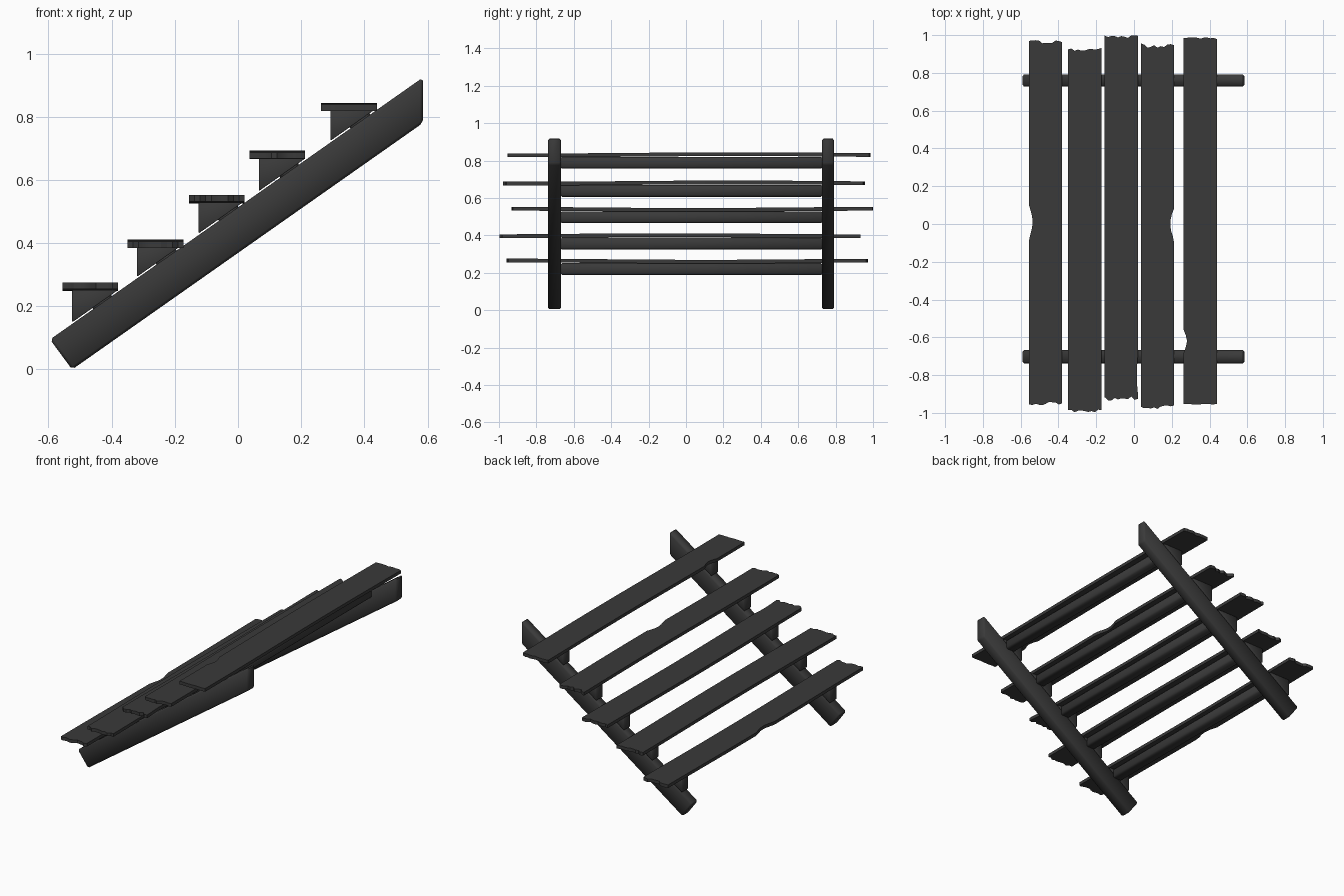
import bpy, bmesh, math, random
from mathutils import Vector

random.seed(4)
if "Cube" in bpy.data.objects:
    bpy.data.objects.remove(bpy.data.objects["Cube"])

wood = bpy.data.materials.new("charred_wood")
wood.use_nodes = True
wood.diffuse_color = (0.042, 0.042, 0.042, 1)
bsdf = wood.node_tree.nodes["Principled BSDF"]
bsdf.inputs["Base Color"].default_value = wood.diffuse_color
bsdf.inputs["Roughness"].default_value = 0.9


def finish(bm, name, angle):
    bmesh.ops.recalc_face_normals(bm, faces=bm.faces)
    mesh = bpy.data.meshes.new(name)
    bm.to_mesh(mesh)
    bm.free()
    mesh.materials.append(wood)
    obj = bpy.data.objects.new(name, mesh)
    bpy.context.collection.objects.link(obj)
    bpy.ops.object.select_all(action="DESELECT")
    obj.select_set(True)
    bpy.context.view_layer.objects.active = obj
    bpy.ops.object.shade_smooth_by_angle(angle=math.radians(angle))
    return obj


def prism(name, profile, y0, y1, bevel):
    """Extrude an x-z profile along y and soften its edges."""
    bm = bmesh.new()
    face = bm.faces.new([bm.verts.new((x, y0, z)) for x, z in profile])
    ext = bmesh.ops.extrude_face_region(bm, geom=[face])
    verts = [v for v in ext["geom"] if isinstance(v, bmesh.types.BMVert)]
    bmesh.ops.translate(bm, verts=verts, vec=Vector((0, y1 - y0, 0)))
    bmesh.ops.bevel(bm, geom=bm.edges[:], offset=bevel, segments=1, affect="EDGES")
    return finish(bm, name, 50)


def plank(name, x0, x1, y0, y1, top, ragged, notches):
    """A thin warped board with broken ends and chipped edges."""
    cols, rows, thick = 10, 64, 0.02
    ends = [[random.uniform(0, r) for _ in range(cols + 1)] for r in ragged]
    phase = random.uniform(0, 6)
    bm = bmesh.new()
    grid = []
    for j in range(rows + 1):
        row = []
        for i in range(cols + 1):
            u, v = i / cols, j / rows
            y = (y0 + ends[0][i]) * (1 - v) + (y1 - ends[1][i]) * v
            left, right = x0, x1
            for side, centre, half, depth in notches:
                cut = depth * max(0, 1 - ((y - centre) / half) ** 2)
                left += cut if side < 0 else 0
                right -= cut if side > 0 else 0
            z = top - 0.003 + 0.003 * math.sin(3 * y + phase)
            row.append(bm.verts.new((left + (right - left) * u, y, z)))
        grid.append(row)
    for a, b in zip(grid, grid[1:]):
        for i in range(cols):
            bm.faces.new((a[i], a[i + 1], b[i + 1], b[i]))
    ext = bmesh.ops.extrude_face_region(bm, geom=bm.faces[:])
    verts = [v for v in ext["geom"] if isinstance(v, bmesh.types.BMVert)]
    bmesh.ops.translate(bm, verts=verts, vec=Vector((0, 0, -thick)))
    return finish(bm, name, 30)


# Sloping side beams
beam_profile = [(-0.595, 0.095), (-0.525, 0), (0.585, 0.78), (0.585, 0.924)]
beams = {"right": (-0.738, -0.668), "left": (0.727, 0.792)}
# Names follow the stairs: front beam at -y, back beam at +y
beams = {"front": beams["right"], "back": beams["left"]}
for side, (y0, y1) in beams.items():
    prism(side + "_beam", beam_profile, y0, y1, 0.009)


def slope_z(x):
    return 0.1 + 0.703 * (x + 0.595)


# Treads: x range, y range, top height, end roughness, chipped edges
treads = [
    (-0.555, -0.38, -0.96, 0.975, 0.275, (0.02, 0.02), [(-1, 0.01, 0.08, 0.018)]),
    (-0.35, -0.172, -0.998, 0.935, 0.411, (0.016, 0.02), []),
    (-0.155, 0.021, -0.935, 1.0, 0.552, (0.022, 0.016), [(1, -0.8, 0.1, 0.006)]),
    (0.036, 0.212, -0.98, 0.957, 0.693, (0.02, 0.025), [(1, 0, 0.08, 0.02)]),
    (0.263, 0.44, -0.955, 0.988, 0.844, (0.003, 0.01), [(-1, -0.62, 0.05, 0.018)]),
]
for n, (x0, x1, y0, y1, top, ragged, notches) in enumerate(treads, 1):
    plank(f"tread_{n}", x0, x1, y0, y1, top, ragged, notches)
    under = top - 0.024

    # Wedge blocks between beam and tread
    bx = x0 + 0.03
    tip = (under - 0.1) / 0.703 - 0.595
    wedge = [(bx, slope_z(bx)), (tip, under), (bx, under)]
    for side, (b0, b1) in beams.items():
        prism(f"{side}_wedge_{n}", wedge, b0, b1, 0.003)

    # Cross rail under the tread
    r0, r1, low = x0 + 0.09, x0 + 0.155, under - 0.063
    rail = [(r0, low), (r1, low), (r1, under), (r0, under)]
    prism(f"cross_rail_{n}", rail, beams["front"][1] - 0.005, beams["back"][0] + 0.005, 0.01)
